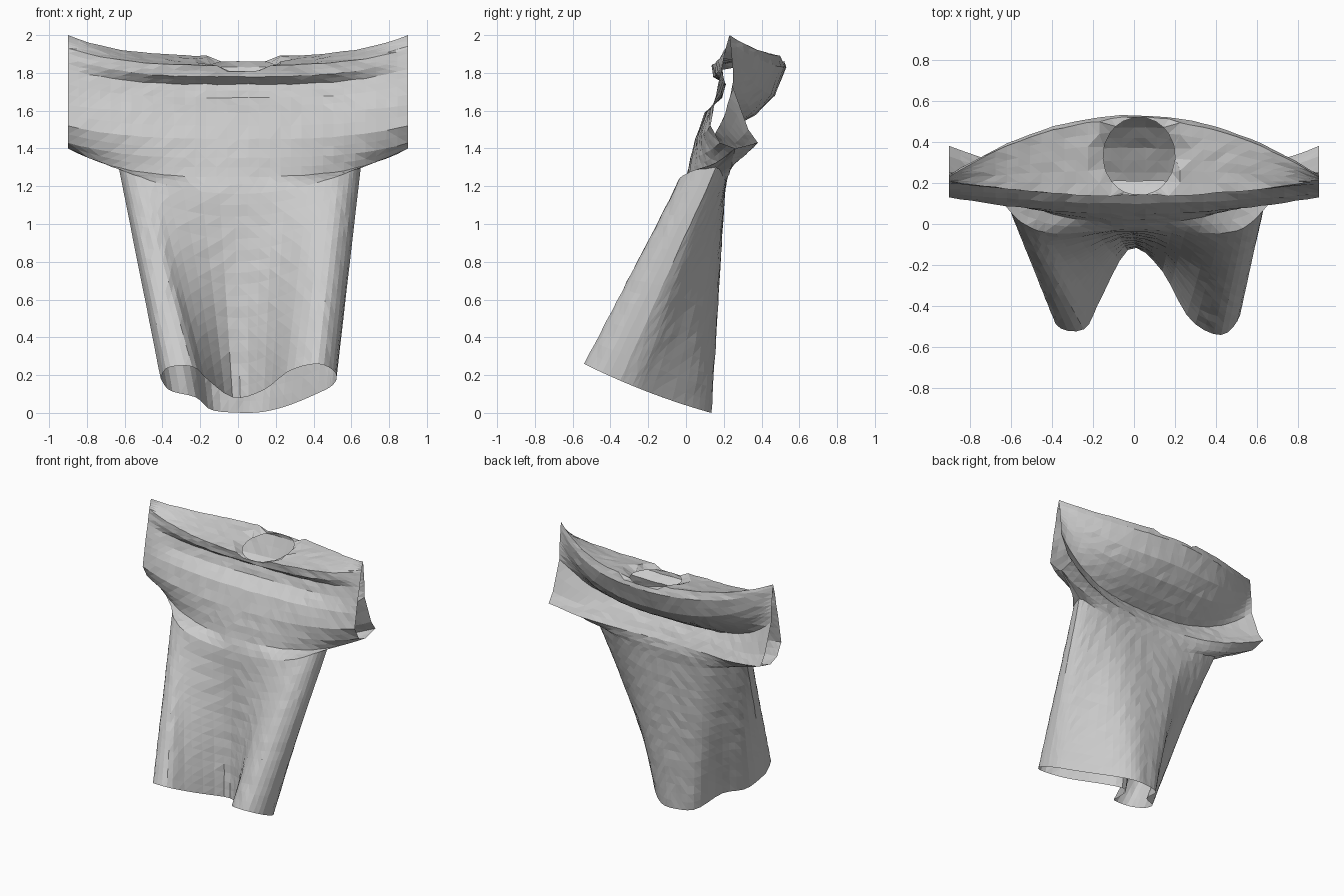
import bpy
import bmesh
import random
from mathutils import Vector

random.seed(4)
COLUMNS = 32

default_cube = bpy.data.objects.get("Cube")
if default_cube:
    bpy.data.objects.remove(default_cube, do_unlink=True)


def cloth_material(name, value):
    material = bpy.data.materials.new(name)
    material.use_nodes = True
    colour = (value, value, value, 1)
    material.diffuse_color = colour
    material.node_tree.nodes["Principled BSDF"].inputs["Base Color"].default_value = colour
    return material


def smooth_samples(points, count):
    """Sample a smooth curve through the points at even parameter steps."""
    points = [Vector(p) for p in points]
    last = len(points) - 1
    samples = []
    for step in range(count + 1):
        place = step / count * last
        i = min(int(place), last - 1)
        t = place - i
        a, b = points[max(i - 1, 0)], points[i]
        c, d = points[i + 1], points[min(i + 2, last)]
        samples.append(b + (c - a) * (t / 2)
                       + (a * 2 - b * 5 + c * 4 - d) * (t * t / 2)
                       + (b * 3 - a - c * 3 + d) * (t ** 3 / 2))
    return samples


def body_row(outline, height):
    """Row across the body, from its right side seam to its left one."""
    return [Vector((p.x, p.y, height(p))) for p in smooth_samples(outline, COLUMNS)]


def arm_row(z_middle, z_end, y_middle, y_end):
    """Row across chest and sleeves, curving from the middle to both ends."""
    row = []
    for i in range(COLUMNS + 1):
        u = 2 * i / COLUMNS - 1
        bend = u * u
        row.append(Vector((u * .9,
                           y_middle + (y_end - y_middle) * bend,
                           z_middle + (z_end - z_middle) * bend ** 1.6)))
    return row


def subdivide_rows(key_rows, last_cuts):
    """Fill in rows: many down the body, few in each fold above it."""
    cuts = [18] + [2] * (len(key_rows) - 3) + [last_cuts]
    rows = [key_rows[0]]
    for low, high, count in zip(key_rows, key_rows[1:], cuts):
        for k in range(1, count + 1):
            rows.append([a.lerp(b, k / count) for a, b in zip(low, high)])
    return rows


def add_sheet(bm, rows):
    grid = [[bm.verts.new(p) for p in row] for row in rows]
    faces = []
    for low, high in zip(grid, grid[1:]):
        for i in range(COLUMNS):
            faces.append(bm.faces.new((low[i], low[i + 1], high[i + 1], high[i])))
    return faces


# Hem with two forward folds, and the underarm line
hem_front = [(-.41, -.38), (-.37, -.5), (-.24, -.51), (-.16, -.36), (-.02, -.12),
             (.13, -.22), (.27, -.46), (.42, -.54), (.51, -.46), (.52, -.35)]
hem_back = [(-.41, -.38), (-.36, -.22), (-.22, -.12), (-.14, .08), (0, .13),
            (.12, .12), (.25, .02), (.42, -.18), (.49, -.27), (.52, -.35)]
chest_front = [(-.63, .16), (-.6, .06), (-.52, -.01), (-.4, -.045), (-.08, -.03),
               (.17, -.03), (.39, -.045), (.53, -.02), (.62, .06), (.65, .16)]
chest_back = [(-.63, .16), (-.56, .18), (-.44, .2), (-.25, .205), (0, .205),
              (.2, .205), (.35, .205), (.5, .2), (.6, .185), (.65, .16)]

# Folds from underarm to shoulder: middle and end height, middle and end depth
underarm = (1.25, 1.4)
shoulder = (1.89, 2, .51, .23)
front_folds = [(*underarm, 0, .26), (1.35, 1.43, .025, .18), (1.45, 1.52, .05, .13),
               (1.59, 1.63, .1, .15), (1.67, 1.74, .19, .17), (1.74, 1.82, .21, .19),
               (1.78, 1.88, .145, .2), (1.84, 1.93, .135, .21), shoulder]
back_folds = [(*underarm, .215, .26), (1.31, 1.43, .205, .38), (1.38, 1.5, .17, .33),
              (1.45, 1.72, .125, .25), (1.51, 1.8, .25, .25), (1.58, 1.85, .37, .245),
              (1.68, 1.9, .47, .24), (1.83, 1.96, .53, .235), shoulder]


def hem_height(p):
    return .04 - .32 * p.y + .16 * p.y ** 2


def chest_height(p):
    return 1.16 + .33 * p.x ** 2


def sheet_rows(hem, chest, folds, last_cuts):
    rows = [body_row(hem, hem_height), body_row(chest, chest_height)]
    rows += [arm_row(*fold) for fold in folds]
    return subdivide_rows(rows, last_cuts)


ledge_cuts = 6
bm = bmesh.new()
front_faces = add_sheet(bm, sheet_rows(hem_front, chest_front, front_folds, ledge_cuts))
add_sheet(bm, sheet_rows(hem_back, chest_back, back_folds, 2))

# Neck opening, cut in the top of the front sheet
neck_centre, neck_x, neck_y = Vector((.025, .33)), .175, .19


def neck_offset(point):
    return Vector(((point.x - neck_centre.x) / neck_x, (point.y - neck_centre.y) / neck_y))


ledge = front_faces[-ledge_cuts * COLUMNS:]
opening = [f for f in ledge if neck_offset(f.calc_center_median()).length < 1]
bmesh.ops.delete(bm, geom=opening, context='FACES')

# Sew side seams and shoulders
bmesh.ops.remove_doubles(bm, verts=bm.verts, dist=.0005)
bmesh.ops.recalc_face_normals(bm, faces=bm.faces)

# Round and lower the neck edge, and crumple the cloth lightly
for vert in bm.verts:
    offset = neck_offset(vert.co)
    if vert.is_boundary and vert.co.z > 1.7 and .1 < offset.length < 1.5:
        offset.normalize()
        vert.co.x = neck_centre.x + offset.x * neck_x
        vert.co.y = neck_centre.y + offset.y * neck_y
        vert.co.z -= .03
    elif not vert.is_boundary:
        vert.co.y += random.uniform(-.003, .003)
        vert.co.z += random.uniform(-.003, .003)
bmesh.ops.triangulate(bm, faces=bm.faces)

mesh = bpy.data.meshes.new("draped_shirt")
bm.to_mesh(mesh)
bm.free()
mesh.materials.append(cloth_material("grey_cloth", .6))
shirt = bpy.data.objects.new("draped_shirt", mesh)
bpy.context.collection.objects.link(shirt)
